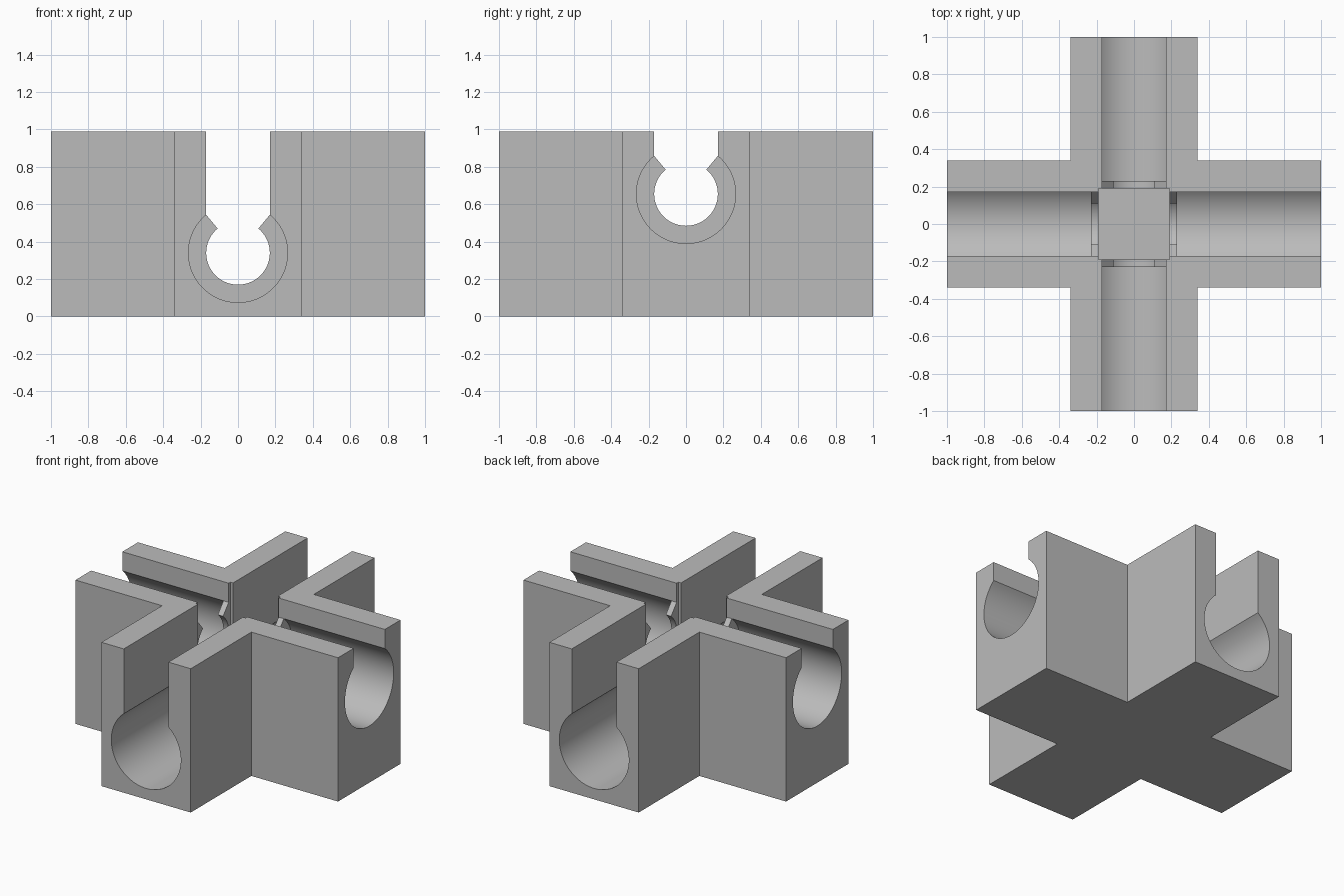
import bpy
import bmesh
from math import acos, cos, sin, pi, radians
from mathutils import Matrix

HALF, TOP = 0.34, 0.99             # arm half width and block height
BORE, LIP, SLOT = 0.265, 0.17, 0.17  # bore radius, lip radius, slot half width
CAVITY = 0.19                      # half width of the central well
LIP_END = 0.23                     # where the lips meet the wide bores
ABOVE = 1.3                        # cutters reach past the top

if "Cube" in bpy.data.objects:
    bpy.data.objects.remove(bpy.data.objects["Cube"])

grey = bpy.data.materials.new("light grey")
colour = (0.5, 0.5, 0.5, 1)
grey.diffuse_color = colour
grey.use_nodes = True
grey.node_tree.nodes["Principled BSDF"].inputs["Base Color"].default_value = colour


def prism(name, outline, start, end, frame=Matrix()):
    """Extrude a flat outline from start to end along the frame's local z."""
    bm = bmesh.new()
    face = bm.faces.new([bm.verts.new((x, y, start)) for x, y in outline])
    grown = bmesh.ops.extrude_face_region(bm, geom=[face])["geom"]
    bmesh.ops.translate(bm, vec=(0, 0, end - start),
                        verts=[v for v in grown if isinstance(v, bmesh.types.BMVert)])
    bm.transform(frame)
    bmesh.ops.recalc_face_normals(bm, faces=bm.faces)
    mesh = bpy.data.meshes.new(name)
    bm.to_mesh(mesh)
    bm.free()
    mesh.materials.append(grey)
    obj = bpy.data.objects.new(name, mesh)
    bpy.context.collection.objects.link(obj)
    return obj


def keyhole(radius, centre):
    """Round hole joined to a slot that is open at the top."""
    edge = acos(SLOT / BORE)
    steps = 64
    sweep = pi + 2 * edge
    arc = [(radius * cos(edge - sweep * i / steps),
            centre + radius * sin(edge - sweep * i / steps)) for i in range(steps + 1)]
    outline = [(SLOT, ABOVE)]
    if radius < BORE:              # slanted ends of the lip
        outline.append((SLOT, centre + BORE * sin(edge)))
    outline += arc
    if radius < BORE:
        outline.append((-SLOT, centre + BORE * sin(edge)))
    return outline + [(-SLOT, ABOVE)]


def cut(cutter):
    cutter.hide_render = True
    mod = block.modifiers.new("cut", "BOOLEAN")
    mod.operation, mod.solver, mod.object = "DIFFERENCE", "EXACT", cutter
    bpy.ops.object.modifier_apply(modifier=mod.name)
    bpy.data.objects.remove(cutter)


# Cross-shaped block
cross = []
for turn in range(4):
    c, s = (1, 0, -1, 0)[turn], (0, 1, 0, -1)[turn]
    cross += [(c * x - s * y, s * x + c * y)
              for x, y in ((1, -HALF), (1, HALF), (HALF, HALF))]
block = prism("cross_block", cross, 0, TOP)
bpy.context.view_layer.objects.active = block
block.select_set(True)

# Central square well
square = [(-CAVITY, -CAVITY), (CAVITY, -CAVITY), (CAVITY, CAVITY), (-CAVITY, CAVITY)]
cut(prism("well_cutter", square, HALF - CAVITY, ABOVE))

# Low channel front to back, high channel side to side, each with inner lips
upright = Matrix.Rotation(radians(90), 4, "X")
sideways = Matrix.Rotation(radians(90), 4, "Z") @ upright
for frame, centre in ((upright, HALF), (sideways, 0.655)):
    cut(prism("lip_cutter", keyhole(LIP, centre), -0.24, 0.24, frame))
    for start, end in ((LIP_END, 1.1), (-1.1, -LIP_END)):
        cut(prism("bore_cutter", keyhole(BORE, centre), start, end, frame))

bpy.ops.object.shade_smooth_by_angle(angle=radians(25))
